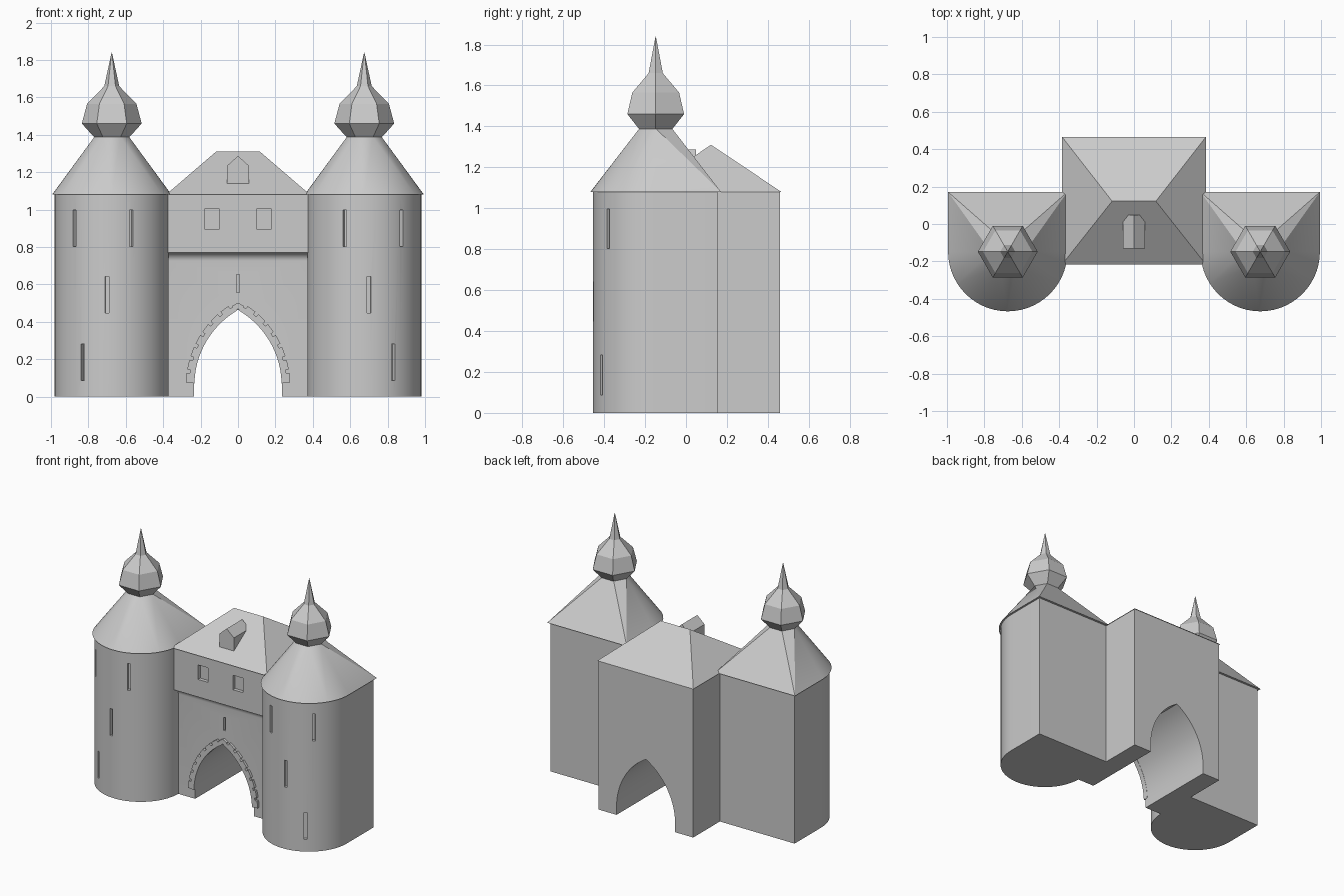
import bpy, bmesh, math
from mathutils import Vector, Matrix

cube = bpy.data.objects.get("Cube")
if cube:
    bpy.data.objects.remove(cube, do_unlink=True)

GREY = (0.6, 0.6, 0.6, 1)
stone = bpy.data.materials.new("plain_grey")
stone.use_nodes = True
stone.diffuse_color = GREY
stone.node_tree.nodes["Principled BSDF"].inputs["Base Color"].default_value = GREY

TX, TY, R = 0.675, -0.15, 0.305    # tower centre and radius
EAVE = 1.08


def finish(name, bm):
    bmesh.ops.recalc_face_normals(bm, faces=bm.faces[:])
    mesh = bpy.data.meshes.new(name)
    bm.to_mesh(mesh)
    bm.free()
    ob = bpy.data.objects.new(name, mesh)
    bpy.context.collection.objects.link(ob)
    mesh.materials.append(stone)
    return ob


def loft(name, rings):
    """Closed solid through rings with equal point counts."""
    bm = bmesh.new()
    rows = [[bm.verts.new(p) for p in ring] for ring in rings]
    n = len(rows[0])
    for a, b in zip(rows, rows[1:]):
        for i in range(n):
            j = (i + 1) % n
            bm.faces.new((a[i], a[j], b[j], b[i]))
    bm.faces.new(rows[0])
    bm.faces.new(rows[-1])
    return finish(name, bm)


def hull(name, points):
    bm = bmesh.new()
    for p in points:
        bm.verts.new(p)
    bmesh.ops.convex_hull(bm, input=bm.verts[:])
    bmesh.ops.dissolve_limit(bm, angle_limit=0.01, verts=bm.verts[:], edges=bm.edges[:])
    return finish(name, bm)


def box(name, centre, size, turn=0, axis="Z"):
    bm = bmesh.new()
    matrix = Matrix.Translation(centre) @ Matrix.Rotation(turn, 4, axis) @ Matrix.Diagonal((*size, 1))
    bmesh.ops.create_cube(bm, size=1, matrix=matrix)
    return finish(name, bm)


def cut(ob, cutters):
    for c in cutters:
        c.hide_render = True
        mod = ob.modifiers.new("cut", "BOOLEAN")
        mod.operation, mod.solver, mod.object = "DIFFERENCE", "EXACT", c
        bpy.context.view_layer.objects.active = ob
        bpy.ops.object.modifier_apply(modifier=mod.name)
        bpy.data.objects.remove(c, do_unlink=True)


def smooth(ob):
    bpy.ops.object.select_all(action="DESELECT")
    ob.select_set(True)
    bpy.context.view_layer.objects.active = ob
    bpy.ops.object.shade_smooth_by_angle(angle=math.radians(25))


def tower_outline(cx, cy, r, z, steps=28):
    """Half-round front with a square back."""
    pts = [(cx + r, cy + r, z), (cx - r, cy + r, z)]
    for i in range(steps + 1):
        a = math.pi * (1 + i / steps)
        pts.append((cx + r * math.cos(a), cy + r * math.sin(a), z))
    return pts


def hexagon(cx, cy, r, z):
    return [(cx + r * math.cos(i * math.pi / 3), cy + r * math.sin(i * math.pi / 3), z)
            for i in range(6)]


# Twin towers with arrow slits, roofs and faceted onion finials
SLITS = [(-0.105, 0.9), (0.2, 0.9), (0.025, 0.545), (0.155, 0.185)]
for side, s in (("left", 1), ("right", -1)):
    cx = s * TX
    tower = loft(side + "_tower", [tower_outline(cx, TY, R, z) for z in (0, EAVE)])
    cutters = []
    for dx, z in SLITS:
        a = math.asin(s * dx / R)
        spot = (cx + R * math.sin(a), TY - R * math.cos(a), z)
        cutters.append(box("slit_cutter", spot, (0.02, 0.05, 0.195), a))
    cut(tower, cutters)
    smooth(tower)

    roof_y = -0.148
    roof = hull(side + "_tower_roof",
                tower_outline(cx, roof_y, 0.319, EAVE) + hexagon(cx, roof_y, 0.092, 1.39))
    smooth(roof)
    loft(side + "_onion_finial", [hexagon(cx, roof_y, r, z) for r, z in
         ((0.092, 1.385), (0.16, 1.46), (0.132, 1.565), (0.04, 1.66), (0.001, 1.84))])

# Gatehouse body: lower wall, cove and overhanging upper storey
FRONT, UPPER, BACK, W = -0.155, -0.2, 0.46, 0.38
profile = [(BACK, 0), (FRONT, 0)]
for i in range(9):
    a = math.pi / 2 * i / 8
    profile.append((UPPER + 0.045 * math.cos(a), 0.725 + 0.045 * math.sin(a)))
profile += [(UPPER, EAVE), (BACK, EAVE)]
gatehouse = loft("gatehouse", [[(x, y, z) for y, z in profile] for x in (-W, W)])

# Pointed passage, small windows and slit cut from the gatehouse
AR, SPRING, HALF = 0.467, 0.06, 0.235
TOP = math.acos((AR - HALF) / AR)


def arch_point(a, r=AR):
    return HALF - AR + r * math.cos(a), SPRING + r * math.sin(a)


arc = [arch_point(TOP * i / 14) for i in range(15)]
arch = [(HALF, -0.1)] + arc + [(-x, z) for x, z in reversed(arc[:-1])] + [(-HALF, -0.1)]
cutters = [loft("passage_cutter", [[(x, y, z) for x, z in arch] for y in (-0.6, 0.8)]),
           box("slit_cutter", (0, FRONT, 0.605), (0.015, 0.05, 0.095))]
for s in (-1, 1):
    cutters.append(box("window_cutter", (s * 0.14, UPPER, 0.95), (0.08, 0.05, 0.105)))
cut(gatehouse, cutters)
smooth(gatehouse)

# Arch stones, alternating long and short
COUNT = 14
for side, s in (("left", 1), ("right", -1)):
    for i in range(COUNT):
        a = 0.08 + (TOP - 0.13) * i / (COUNT - 1)
        long = i % 2 == 0
        depth, length = (0.045, 0.052) if long else (0.028, 0.036)
        x, z = arch_point(a, AR - 0.002 + depth / 2)
        box(f"{side}_arch_stone_{i + 1}", (s * x, FRONT, z), (depth, 0.036, length), -s * a, "Y")
key = [(-0.03, 0.455), (0, 0.468), (0.03, 0.455), (0.03, 0.485), (0, 0.502), (-0.03, 0.485)]
loft("arch_keystone", [[(x, y, z) for x, z in key] for y in (FRONT - 0.02, FRONT + 0.02)])

# Hipped gatehouse roof with a dormer
eaves = [(x, y, EAVE) for x in (-0.385, 0.385) for y in (-0.217, 0.466)]
hull("gatehouse_roof", eaves + [(x, 0.122, 1.31) for x in (-0.117, 0.117)])
gable = [(-0.058, 1.14), (0.058, 1.14), (0.058, 1.235), (0, 1.287), (-0.058, 1.235)]
loft("dormer", [[(x, y, z) for x, z in gable] for y in (-0.13, 0.048)])
